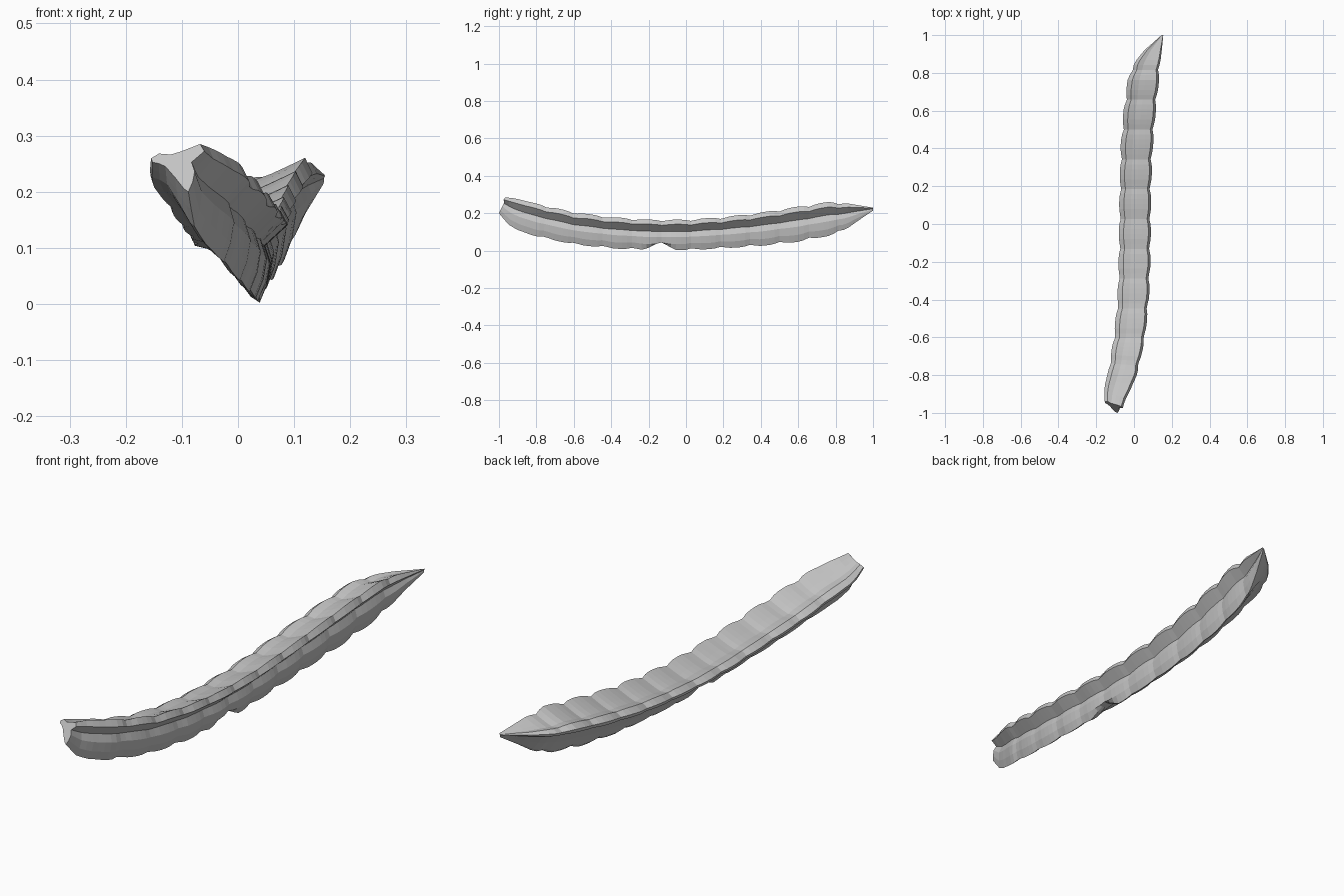
import bpy, bmesh, math

cube = bpy.data.objects.get("Cube")
if cube:
    bpy.data.objects.remove(cube, do_unlink=True)

# Pod skin colour
skin = bpy.data.materials.new("pale grey skin")
skin.use_nodes = True
colour = (0.55, 0.55, 0.55, 1)
skin.diffuse_color = colour
skin.node_tree.nodes["Principled BSDF"].inputs["Base Color"].default_value = colour

# Three-lobed cross-section, as fractions of width and height
SECTION = [(0, .7), (.15, .8), (.37, .78), (.55, .84), (.74, .92), (.92, 1), (1, .85),
           (.76, .62), (.82, .43), (.78, .2), (.7, 0), (.62, .06), (.45, .3),
           (.27, .53), (.15, .59), (.03, .62)]

# Extent of the pod along its length: y, x min, x max, z min, z max
STATIONS = [(-1, -.155, -.06, .2, .285), (-.95, -.157, -.045, .14, .28),
            (-.9, -.155, -.02, .11, .27), (-.8, -.135, .02, .075, .248),
            (-.6, -.108, .06, .033, .206), (-.4, -.088, .08, .012, .18),
            (-.2, -.082, .088, .002, .166), (0, -.08, .09, .002, .166),
            (.2, -.077, .092, .012, .18), (.4, -.072, .1, .025, .204),
            (.6, -.056, .116, .047, .236), (.77, -.033, .134, .08, .262),
            (.85, -.002, .139, .11, .255), (.92, .055, .147, .16, .243),
            (1, .146, .155, .214, .23)]
BEAD = .157
NOTCH_Y = -.125


def extent(y):
    for a, b in zip(STATIONS, STATIONS[1:]):
        if y <= b[0]:
            t = (y - a[0]) / (b[0] - a[0])
            return [p + (q - p) * t for p, q in zip(a[1:], b[1:])]
    return STATIONS[-1][1:]


def ring(y):
    x0, x1, z0, z1 = extent(y)
    # Rounded seed bulges, fading out at both ends
    fade = max(0, min(1, (.9 - abs(y)) / .06))
    pinch = 1 - .13 * fade * (1 - abs(math.sin(math.pi * (y - NOTCH_Y) / BEAD))) ** 1.5
    # Small bite in the lower ridge
    bite = .25 * max(0, 1 - abs(y + .14) / .09)
    # Slanted cut at the front end
    slant = .085 * max(0, min(1, (-.6 - y) / .4))
    points = []
    for u, v in SECTION:
        v = max(v, bite)
        pu, pv = .5 + (u - .5) * pinch, .5 + (v - .5) * pinch
        points.append((x0 + (x1 - x0) * pu, y + slant * v * (1 - .65 * u),
                       z0 + (z1 - z0) * pv))
    return points


# Loft the rings into a closed pod
bm = bmesh.new()
steps = 76
rings = [[bm.verts.new(p) for p in ring(-1 + 2 * i / steps)] for i in range(steps + 1)]
n = len(SECTION)
for a, b in zip(rings, rings[1:]):
    for i in range(n):
        j = (i + 1) % n
        bm.faces.new((a[i], a[j], b[j], b[i]))
bm.faces.new(rings[0])
bm.faces.new(rings[-1])
bmesh.ops.recalc_face_normals(bm, faces=bm.faces)

mesh = bpy.data.meshes.new("seed_pod")
bm.to_mesh(mesh)
bm.free()
mesh.materials.append(skin)
pod = bpy.data.objects.new("seed_pod", mesh)
bpy.context.collection.objects.link(pod)
